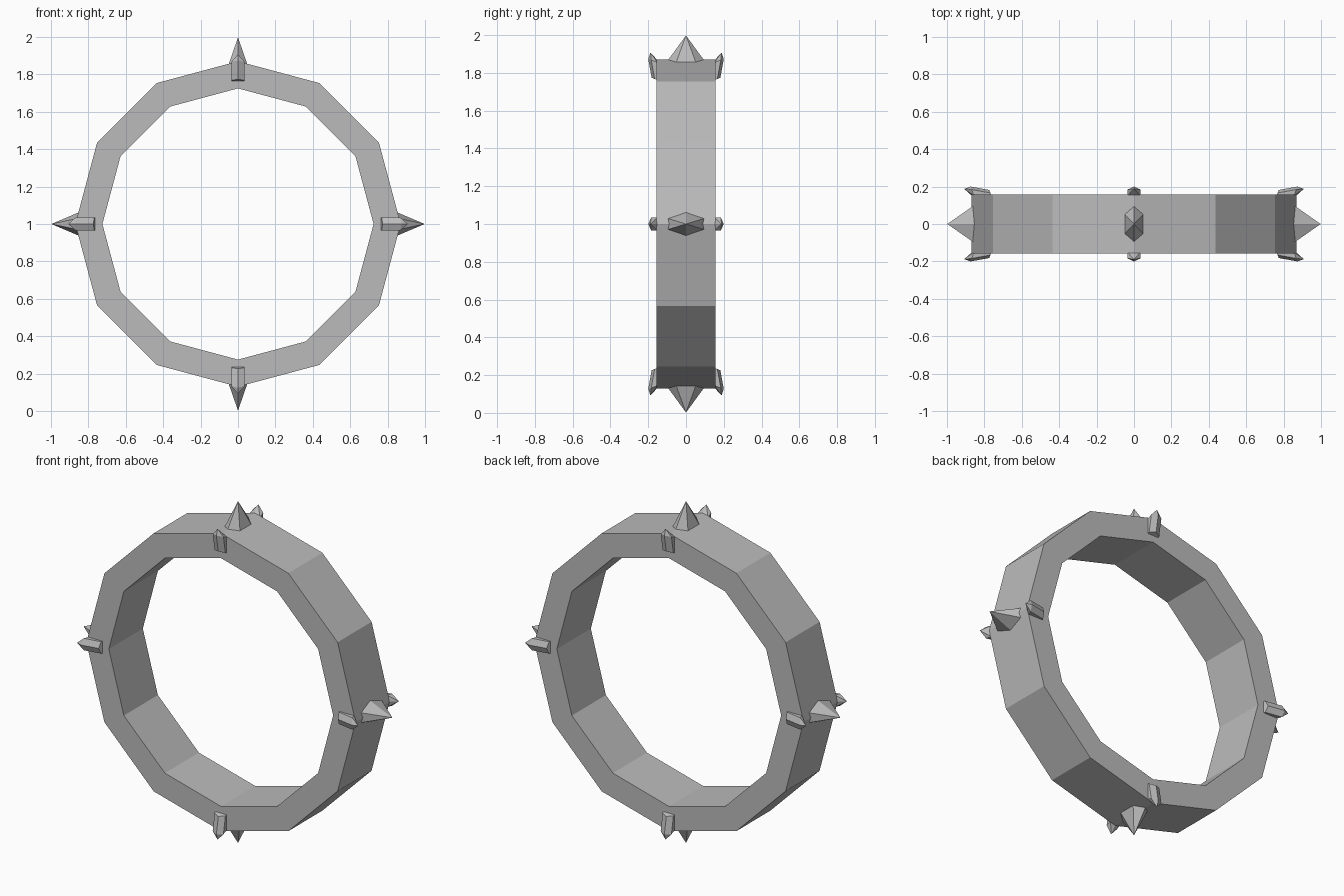
import bpy, bmesh, math
from mathutils import Vector

if "Cube" in bpy.data.objects:
    bpy.data.objects.remove(bpy.data.objects["Cube"])

CZ = 1.0
grey = bpy.data.materials.new("plain grey")
grey.diffuse_color = (0.5, 0.5, 0.5, 1)
grey.use_nodes = True
grey.node_tree.nodes["Principled BSDF"].inputs["Base Color"].default_value = grey.diffuse_color


def loft(name, rings, tip=None, closed=False):
    """Skin a list of equal-length rings; cap the ends, add a tip, or loop round."""
    bm = bmesh.new()
    rows = [[bm.verts.new(p) for p in ring] for ring in rings]
    n = len(rows[0])
    pairs = list(zip(rows, rows[1:]))
    if closed:
        pairs.append((rows[-1], rows[0]))
    for a, b in pairs:
        for i in range(n):
            j = (i + 1) % n
            bm.faces.new((a[i], a[j], b[j], b[i]))
    if not closed:
        bm.faces.new(rows[0])
    if tip is not None:
        t = bm.verts.new(tip)
        for i in range(n):
            bm.faces.new((rows[-1][i], rows[-1][(i + 1) % n], t))
    bmesh.ops.recalc_face_normals(bm, faces=bm.faces)
    me = bpy.data.meshes.new(name)
    bm.to_mesh(me)
    bm.free()
    me.materials.append(grey)
    ob = bpy.data.objects.new(name, me)
    bpy.context.collection.objects.link(ob)
    return ob


def place(angle, r, t, y):
    """Point at radius r, sideways offset t and depth y, on the spoke at angle."""
    s, c = math.sin(angle), math.cos(angle)
    return Vector((r * s + t * c, y, CZ + r * c - t * s))


# twelve-sided band
OUT, INN, W = 0.87, 0.725, 0.157
section = [(OUT, -W), (OUT, W), (INN, W), (INN, -W)]
loft("ring_band", [[place(math.radians(30 * k), r, 0, y) for r, y in section]
                   for k in range(12)], closed=True)

for k, side in enumerate(("top", "right", "bottom", "left")):
    a = math.pi / 2 * k
    upright = k % 2 == 0

    # large flattened six-sided spike on the rim
    base_r, tip_r = 0.845, 0.998
    f = (tip_r - base_r) / (tip_r - 0.868)
    ry, rt, off = (0.095, 0.052, 0) if upright else (0.105, 0.055, math.pi / 6)
    hexa = [math.pi / 3 * i + off for i in range(6)]
    loft(side + "_rim_spike",
         [[place(a, base_r, rt * f * math.sin(h), ry * f * math.cos(h)) for h in hexa]],
         tip=place(a, tip_r, 0, 0))

    # small pointed studs on both flat sides, leaning outward
    for sgn, face in ((-1, "front"), (1, "back")):
        hexa = [math.pi / 3 * i for i in range(6)]

        def ring(r, yc, ry, rt, slant):
            return [place(a, r + slant * math.cos(h), rt * math.sin(h),
                          sgn * (yc + ry * math.cos(h))) for h in hexa]

        loft(f"{side}_{face}_stud",
             [ring(0.762, 0.150, 0.032, 0.040, 0.012),
              ring(0.862, 0.168, 0.032, 0.040, 0.012)],
             tip=place(a, 0.908, 0, sgn * 0.188))
